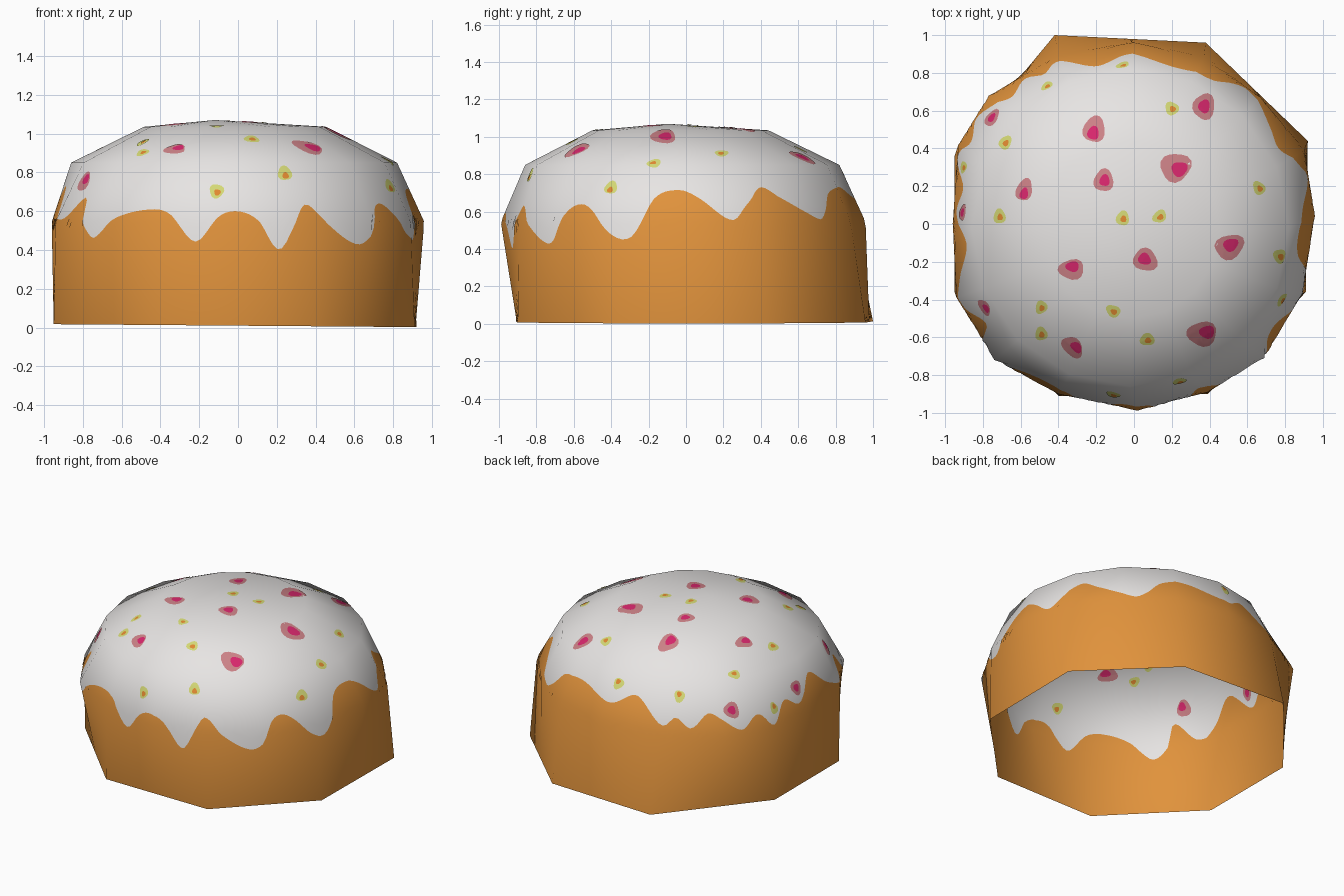
import bpy, bmesh, math, random
from mathutils import Vector
from mathutils.bvhtree import BVHTree

if "Cube" in bpy.data.objects:
    bpy.data.objects.remove(bpy.data.objects["Cube"])

random.seed(4)


def material(name, rgb):
    m = bpy.data.materials.new(name)
    m.diffuse_color = (*rgb, 1)
    m.use_nodes = True
    m.node_tree.nodes["Principled BSDF"].inputs["Base Color"].default_value = m.diffuse_color
    return m


SPONGE = material("golden sponge", (0.75, 0.29, 0.045))
ICING = material("white icing", (0.82, 0.80, 0.79))
PINK = material("dusty pink", (0.60, 0.22, 0.24))
MAGENTA = material("magenta", (0.68, 0.02, 0.15))
LIME = material("pale lime", (0.66, 0.69, 0.18))
AMBER = material("amber", (0.75, 0.25, 0.03))

# Coarse low-poly cage: 16 sectors, octagonal foot, domed top
foot = [(.92, .44), (.38, .96), (-.42, 1.0), (-.95, .36),
        (-.95, -.36), (-.40, -.91), (.39, -.90), (.91, -.36)]
belly = [(.96, .04), (.90, .39), (.67, .67), (.37, .88), (0, .96), (-.40, .89),
         (-.77, .68), (-.93, .42), (-.96, 0), (-.94, -.39), (-.74, -.72),
         (-.40, -.90), (.02, -.99), (.39, -.89), (.69, -.71), (.89, -.37)]
N = 16


def foot_point(k):
    a, b = Vector(foot[(k // 2 - (k % 2 == 0)) % 8]), Vector(foot[(k // 2) % 8])
    p = (a + b) / 2 if k % 2 == 0 else b
    return Vector((p.x, p.y, 0.01 - 0.008 * p.x))


def circle(cx, cy, r, z):
    return [Vector((cx + r * math.cos(math.tau * k / N),
                    cy + r * math.sin(math.tau * k / N), z)) for k in range(N)]


rings = [[foot_point(k) for k in range(N)],
         [Vector((x, y, .545)) for x, y in belly],
         circle(-.02, -.02, .84, .85),
         circle(-.015, -.03, .47, 1.035),
         [Vector((-.12, -.1, 1.07))] * N]

# Smooth normals of the cage
bm = bmesh.new()
cage = [[bm.verts.new(p) for p in ring] for ring in rings[:4]]
apex = bm.verts.new(rings[4][0])
for k in range(N):
    j = (k + 1) % N
    for lo, hi in zip(cage, cage[1:]):
        bm.faces.new((lo[k], lo[j], hi[j], hi[k]))
    bm.faces.new((cage[3][k], cage[3][j], apex))
bm.normal_update()
normals = [[v.normal.copy() for v in ring] for ring in cage] + [[apex.normal.copy()] * N]
bm.free()

SUB = 16
COLS = N * SUB


def sample(grid, col, t):
    k, f = divmod(col, SUB)
    k, j, f = k % N, (k + 1) % N, f / SUB
    r = min(int(t), 3)
    return grid[r][k].lerp(grid[r][j], f).lerp(grid[r + 1][k].lerp(grid[r + 1][j], f), t - r)


# Lower icing edge: degrees from the front (towards the right), height
drips = [(0, .60), (6, .557), (13, .40), (19, .57), (23, .635), (29, .53), (39, .43),
         (44, .465), (48, .60), (53, .64), (58, .60), (65, .48), (72, .465), (80, .67),
         (90, .715), (96, .67), (105, .555), (111, .635), (118, .73), (125, .675),
         (140, .56), (145, .6), (151, .70), (163, .73), (182, .67), (193, .74),
         (206, .59), (211, .64), (217, .58), (225, .67), (236, .56), (243, .63),
         (250, .54), (257, .65), (266, .59), (276, .73), (287, .60), (296, .56),
         (304, .67), (308, .53), (313, .46), (321, .57), (333, .61), (339, .58),
         (347, .44), (354, .57)]


def drip_height(a):
    a %= 360
    n = len(drips)
    pt = lambda i: (drips[i % n][0] + 360 * (i // n), drips[i % n][1])
    i = max(i for i in range(n) if drips[i][0] <= a)
    (x0, y0), (x1, y1), (x2, y2), (x3, y3) = [pt(i + d) for d in (-1, 0, 1, 2)]
    f, w = (a - x1) / (x2 - x1), x2 - x1
    m1, m2 = (y2 - y0) / (x2 - x0) * w, (y3 - y1) / (x3 - x1) * w
    return ((2*f**3 - 3*f**2 + 1) * y1 + (f**3 - 2*f**2 + f) * m1
            + (3*f**2 - 2*f**3) * y2 + (f**3 - f**2) * m2)


def drip_param(col):
    p = sample(rings, col, 1)
    z = drip_height(math.degrees(math.atan2(p.y, p.x)) + 90)
    return z / .545 if z < .545 else 1 + (z - .545) / .305


edge = [drip_param(c) for c in range(COLS)]


def add_object(name, verts, faces, norms, mats, indices=None):
    me = bpy.data.meshes.new(name)
    me.from_pydata(verts, [], faces)
    for m in mats:
        me.materials.append(m)
    for p in me.polygons:
        p.use_smooth = True
        if indices:
            p.material_index = indices[p.index]
    me.normals_split_custom_set_from_vertices([n.normalized() for n in norms])
    ob = bpy.data.objects.new(name, me)
    bpy.context.collection.objects.link(ob)
    return ob


def shell(name, rows, param, mat, closed):
    """Skin of the cage between two heights, given by param(column, row)."""
    pts = [(c, param(c, r)) for r in range(rows) for c in range(COLS)]
    verts = [sample(rings, c, t) for c, t in pts]
    norms = [sample(normals, c, t) for c, t in pts]
    faces = []
    for r in range(rows - 1):
        for c in range(COLS):
            d = (c + 1) % COLS
            faces.append((r*COLS + c, r*COLS + d, (r+1)*COLS + d, (r+1)*COLS + c))
    if closed:
        verts.append(rings[4][0])
        norms.append(normals[4][0])
        base = (rows - 1) * COLS
        faces += [(base + c, base + (c + 1) % COLS, len(verts) - 1) for c in range(COLS)]
    add_object(name, verts, faces, norms, [mat])
    return verts, faces, norms


# Cake body (open underneath) and icing cap
shell("cake_body", 13, lambda c, r: edge[c] * r / 12, SPONGE, False)


def icing_param(c, r):
    if r <= 8:
        return edge[c] + (2 - edge[c]) * r / 8
    return 2 + (r - 8) / 8


iv, ifaces, inorms = shell("icing", 24, icing_param, ICING, True)
tree = BVHTree.FromPolygons(iv, ifaces)


def add_spots(name, spots, mats, core):
    """Two-tone blobs laid on both faces of the icing as thin plates."""
    verts, faces, norms, ids = [], [], [], []
    for x, y, r, ix, iy in spots:
        turn, squash, phase = random.uniform(0, 3), random.uniform(.75, .95), random.uniform(0, 6)
        for layer, (px, py, rad) in enumerate(((x, y, r), (ix, iy, r * core))):
            centre, flat, _, _ = tree.ray_cast(Vector((px, py, 3)), Vector((0, 0, -1)))
            if centre is None:
                continue
            u = flat.orthogonal().normalized()
            v = flat.cross(u)
            for side in (1, -1):
                base = len(verts)
                for ring in range(4):
                    for s in range(16 if ring else 1):
                        a = math.tau * s / 16
                        q = rad * ring / 3 * (1 + .1 * math.sin(3 * a + phase))
                        e, f = q * math.cos(a) * 1.1, q * math.sin(a) * squash * 1.1
                        off = (u * (e * math.cos(turn) - f * math.sin(turn))
                               + v * (e * math.sin(turn) + f * math.cos(turn)))
                        hit, _, idx, _ = tree.ray_cast(centre + off + flat * .2, -flat)
                        if hit is None:
                            hit, _, idx, _ = tree.find_nearest(centre + off)
                        n = inorms[ifaces[idx][0]].normalized()
                        verts.append(hit + n * side * (.003 + .002 * layer))
                        norms.append(n * side)
                at = lambda g, s: base + 1 + (g - 1) * 16 + s % 16
                new = [(base, at(1, s), at(1, s + 1)) for s in range(16)]
                new += [(at(g, s), at(g + 1, s), at(g + 1, s + 1), at(g, s + 1))
                        for g in (1, 2) for s in range(16)]
                faces += [f if side > 0 else f[::-1] for f in new]
                ids += [layer] * len(new)
    add_object(name, verts, faces, norms, mats, ids)


# Large pink spots: x, y, radius, core x, core y
pink = [(-.21, .50, .07, -.215, .48), (.37, .62, .07, .37, .62), (.22, .30, .075, .24, .29),
        (-.16, .23, .055, -.155, .23), (-.58, .18, .055, -.58, .16), (-.75, .56, .05, -.75, .56),
        (-.33, -.24, .062, -.325, -.225), (.06, -.19, .06, .055, -.185),
        (.505, -.12, .078, .51, -.11), (.36, -.58, .075, .385, -.57),
        (-.325, -.65, .06, -.305, -.65), (-.79, -.44, .05, -.78, -.445), (-.905, .06, .045, -.905, .06)]
add_spots("pink_spots", pink, [PINK, MAGENTA], .52)

# Small lime spots
lime = [(-.46, .73), (-.06, .84), (.2, .61), (-.68, .43), (.66, .19), (.135, .04),
        (-.06, .03), (-.71, .04), (.77, -.17), (-.49, -.44), (-.11, -.46), (-.49, -.58),
        (.07, -.61), (.78, -.4), (.24, -.83), (-.11, -.9), (-.9, .3)]
add_spots("lime_spots", [(x, y, .036, x + .004, y - .004) for x, y in lime], [LIME, AMBER], .45)
